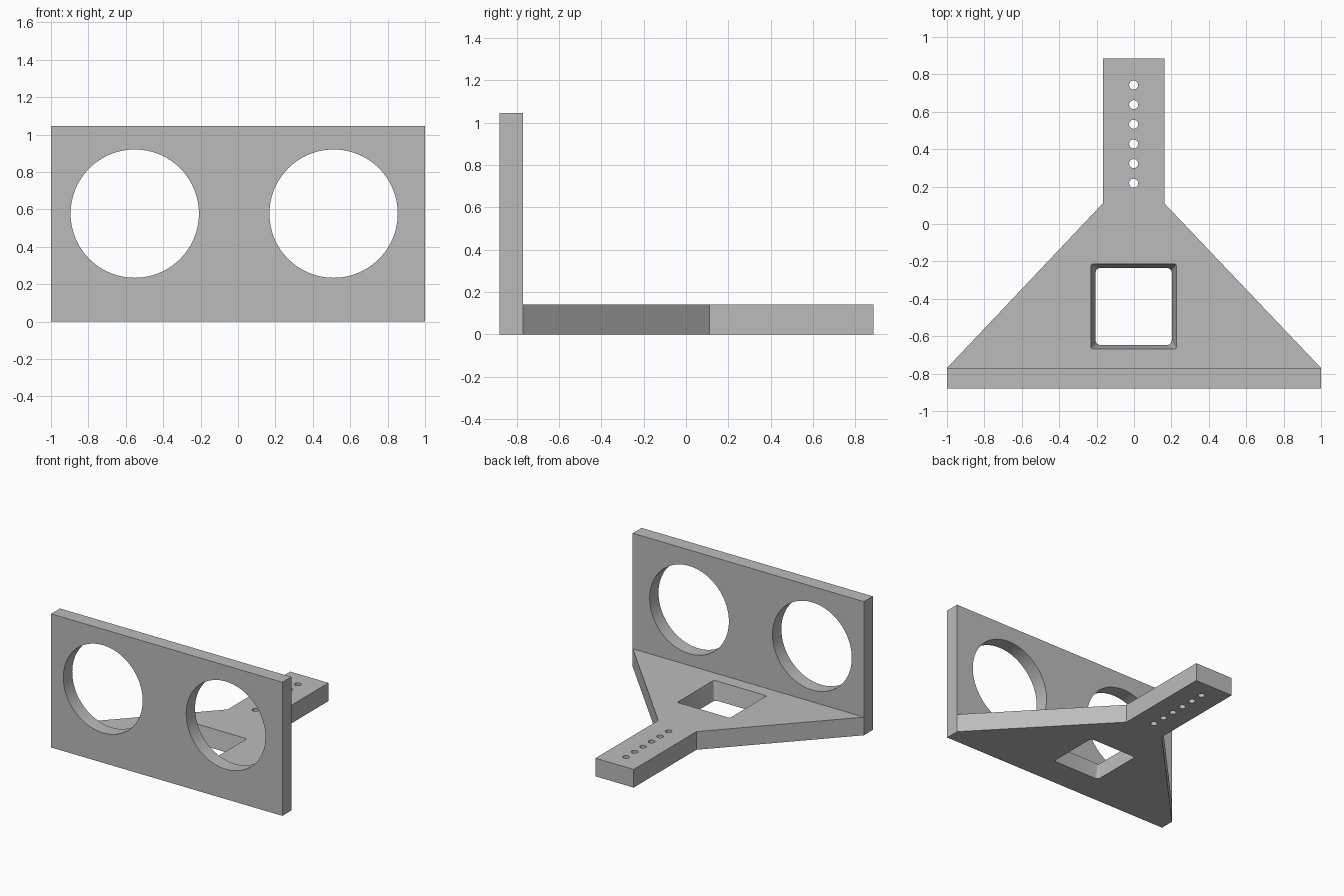
import bpy
import math

cube = bpy.data.objects.get("Cube")
if cube:
    bpy.data.objects.remove(cube, do_unlink=True)

grey = bpy.data.materials.new("plain_grey")
grey.use_nodes = True
colour = (0.5, 0.5, 0.5, 1)
grey.diffuse_color = colour
grey.node_tree.nodes["Principled BSDF"].inputs["Base Color"].default_value = colour


def loft(name, lower, upper):
    """Closed solid between two outlines with equal point counts."""
    n = len(lower)
    faces = [list(range(n))[::-1], list(range(n, 2 * n))]
    faces += [(i, (i + 1) % n, n + (i + 1) % n, n + i) for i in range(n)]
    mesh = bpy.data.meshes.new(name)
    mesh.from_pydata(lower + upper, [], faces)
    mesh.materials.append(grey)
    obj = bpy.data.objects.new(name, mesh)
    bpy.context.collection.objects.link(obj)
    return obj


def prism(name, outline, z0, z1):
    return loft(name, [(x, y, z0) for x, y in outline], [(x, y, z1) for x, y in outline])


def rounded_rect(cx, cy, hx, hy, r, z, steps=6):
    points = []
    for k, (sx, sy) in enumerate([(1, 1), (-1, 1), (-1, -1), (1, -1)]):
        for i in range(steps + 1):
            a = math.pi / 2 * (k + i / steps)
            points.append((cx + sx * (hx - r) + r * math.cos(a),
                           cy + sy * (hy - r) + r * math.sin(a), z))
    return points


def circle(cx, cy, r, n):
    return [(cx + r * math.cos(math.tau * i / n), cy + r * math.sin(math.tau * i / n))
            for i in range(n)]


def cut(target, cutters):
    for cutter in cutters:
        mod = target.modifiers.new("Cut", 'BOOLEAN')
        mod.operation = 'DIFFERENCE'
        mod.solver = 'EXACT'
        mod.object = cutter
        bpy.ops.object.select_all(action='DESELECT')
        target.select_set(True)
        bpy.context.view_layer.objects.active = target
        bpy.ops.object.modifier_apply(modifier=mod.name)
        bpy.data.objects.remove(cutter, do_unlink=True)
    bpy.ops.object.shade_smooth_by_angle(angle=math.radians(30))


FRONT, SEAM, BACK = -0.88, -0.77, 0.885
THICK, TALL = 0.142, 1.045

# Upright plate with two large round openings
plate = prism("upright_plate", [(-1, FRONT), (1, FRONT), (1, SEAM), (-1, SEAM)], 0, TALL)
openings = []
for cx in (-0.552, 0.511):
    hole = circle(cx, 0.577, 0.343, 96)
    openings.append(loft("opening_cutter",
                         [(x, SEAM + 0.1, z) for x, z in hole],
                         [(x, FRONT - 0.1, z) for x, z in hole]))
cut(plate, openings)

# Tapering base that narrows into the rear arm
base = prism("base_and_arm", [(-1, SEAM), (1, SEAM), (0.163, 0.11), (0.163, BACK),
                              (-0.167, BACK), (-0.167, 0.11)], 0, THICK)

# Square window with sloping walls, extended past both faces
def window_ring(z):
    t = z / THICK
    return rounded_rect(-0.002, -0.441, 0.204 + 0.024 * t, 0.206 + 0.021 * t,
                        0.026 - 0.016 * t, z)

window = loft("window_cutter", window_ring(-0.02), window_ring(THICK + 0.02))

# Row of small screw holes along the arm
screws = [prism("screw_cutter", circle(-0.002, 0.218 + 0.105 * i, 0.024, 32), -0.1, 0.3)
          for i in range(6)]
cut(base, [window] + screws)
